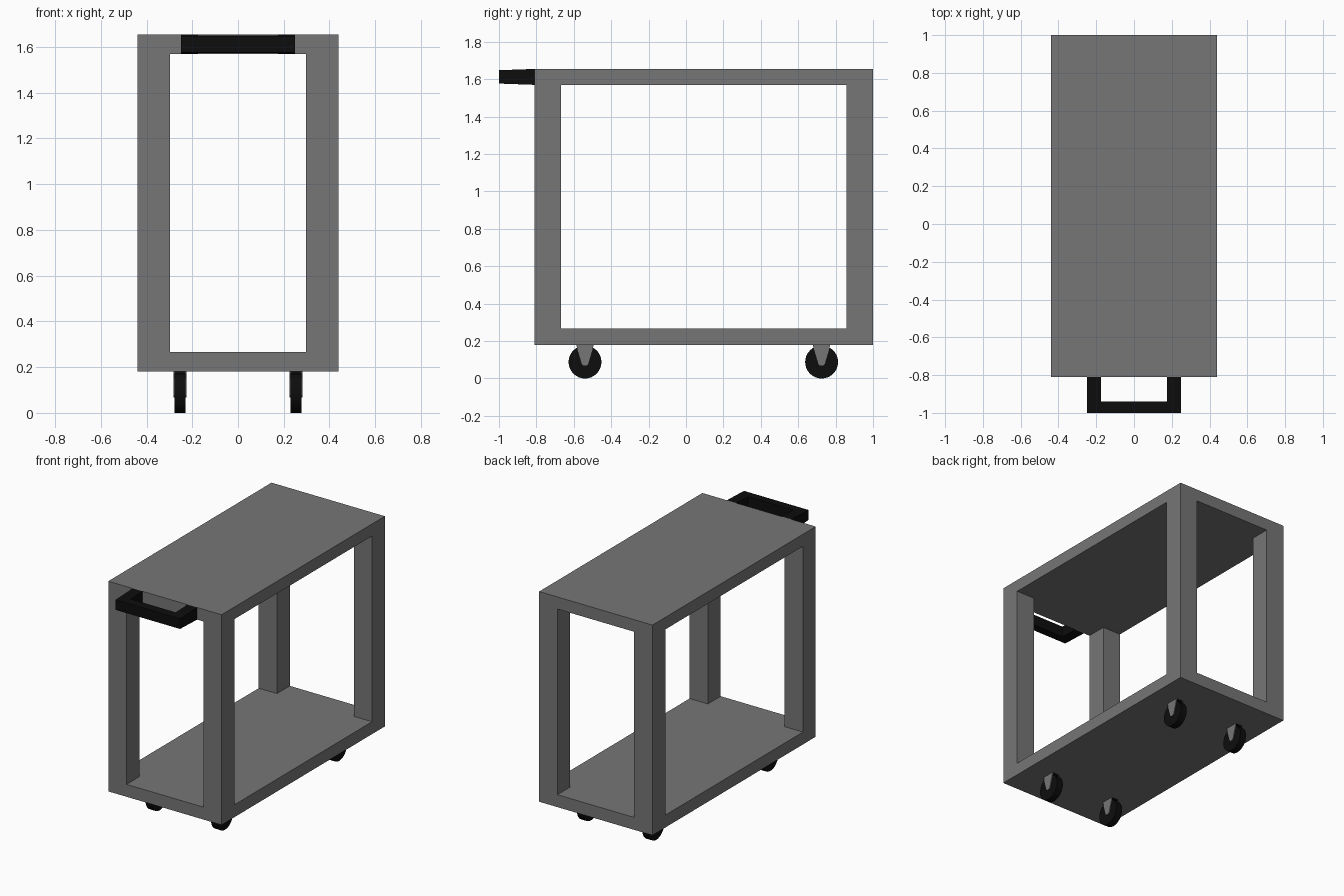
import bpy, bmesh, math
from mathutils import Matrix, Vector

cube = bpy.data.objects.get("Cube")
if cube:
    bpy.data.objects.remove(cube, do_unlink=True)


def material(name, value):
    m = bpy.data.materials.new(name)
    m.use_nodes = True
    colour = (value, value, value, 1)
    m.diffuse_color = colour
    m.node_tree.nodes["Principled BSDF"].inputs["Base Color"].default_value = colour
    return m


GREY = material("grey metal", 0.18)
BLACK = material("black rubber", 0.004)


def finish(name, bm, mat):
    bmesh.ops.recalc_face_normals(bm, faces=bm.faces)
    me = bpy.data.meshes.new(name)
    bm.to_mesh(me)
    bm.free()
    me.materials.append(mat)
    ob = bpy.data.objects.new(name, me)
    bpy.context.collection.objects.link(ob)
    return ob


def box(name, lo, hi, mat):
    lo, hi = Vector(lo), Vector(hi)
    bm = bmesh.new()
    bmesh.ops.create_cube(bm, size=1)
    bmesh.ops.scale(bm, vec=hi - lo, verts=bm.verts)
    bmesh.ops.translate(bm, vec=(lo + hi) / 2, verts=bm.verts)
    return finish(name, bm, mat)


def prism(points, depth):
    """Extrude a closed outline of 3D points along a vector."""
    bm = bmesh.new()
    face = bm.faces.new([bm.verts.new(p) for p in points])
    ext = bmesh.ops.extrude_face_region(bm, geom=[face])
    bmesh.ops.translate(bm, vec=depth,
                        verts=[v for v in ext["geom"] if isinstance(v, bmesh.types.BMVert)])
    return bm


# Shelves
W, FRONT, BACK, POST = 0.44, -0.81, 1.0, 0.142
Z0, Z1, Z2, Z3 = 0.18, 0.267, 1.57, 1.655
box("bottom_shelf", (-W, FRONT, Z0), (W, BACK, Z1), GREY)
box("top_shelf", (-W, FRONT, Z2), (W, BACK, Z3), GREY)

# Corner posts
for side, x in (("right", -W), ("left", W - POST)):
    for end, y in (("front", FRONT), ("back", BACK - POST)):
        box(f"{end}_{side}_post", (x, y, Z1), (x + POST, y + POST, Z2), GREY)

# U-shaped push handle, slightly thinner at its grip
half = [(0.25, FRONT), (0.25, -1.0)]
inner = [(0.175, -0.94), (0.175, FRONT)]
outline = half + [(-x, y) for x, y in reversed(half)]
outline += [(-x, y) for x, y in reversed(inner)] + inner
mid = (Z2 + Z3) / 2
bm = prism([(x, y, Z2) for x, y in outline], (0, 0, Z3 - Z2))
for v in bm.verts:
    t = (FRONT - v.co.y) / (FRONT + 1.0)
    v.co.z = mid + (v.co.z - mid) * (1 - 0.16 * t)
finish("push_handle", bm, BLACK)

# Casters: wheel between two tapered fork plates with rounded tips
R, HALF, PLATE, TIP = 0.088, 0.024, 0.005, 0.02
for side, x in (("right", -0.254), ("left", 0.254)):
    for end, y in (("front", -0.54), ("back", 0.725)):
        bm = bmesh.new()
        bmesh.ops.create_cone(bm, cap_ends=True, segments=32, radius1=R, radius2=R,
                              depth=2 * HALF,
                              matrix=Matrix.Translation((x, y, R)) @ Matrix.Rotation(math.pi / 2, 4, "Y"))
        wheel = finish(f"{end}_{side}_wheel", bm, BLACK)
        bpy.ops.object.select_all(action="DESELECT")
        wheel.select_set(True)
        bpy.context.view_layer.objects.active = wheel
        bpy.ops.object.shade_smooth_by_angle()

        shape = [(0.045, Z0), (0.04, 0.155)]
        shape += [(TIP * math.cos(a), R - TIP * math.sin(a))
                  for a in (math.pi * i / 6 for i in range(7))]
        shape += [(-0.04, 0.155), (-0.045, Z0)]
        for part, px in (("right", x - HALF - PLATE), ("left", x + HALF)):
            bm = prism([(px, y + u, z) for u, z in shape], (PLATE, 0, 0))
            finish(f"{end}_{side}_fork_{part}_plate", bm, GREY)
        # Mounting plate joining the fork to the shelf
        box(f"{end}_{side}_fork_mount", (x - HALF, y - 0.045, 0.17),
            (x + HALF, y + 0.045, Z0), BLACK)
